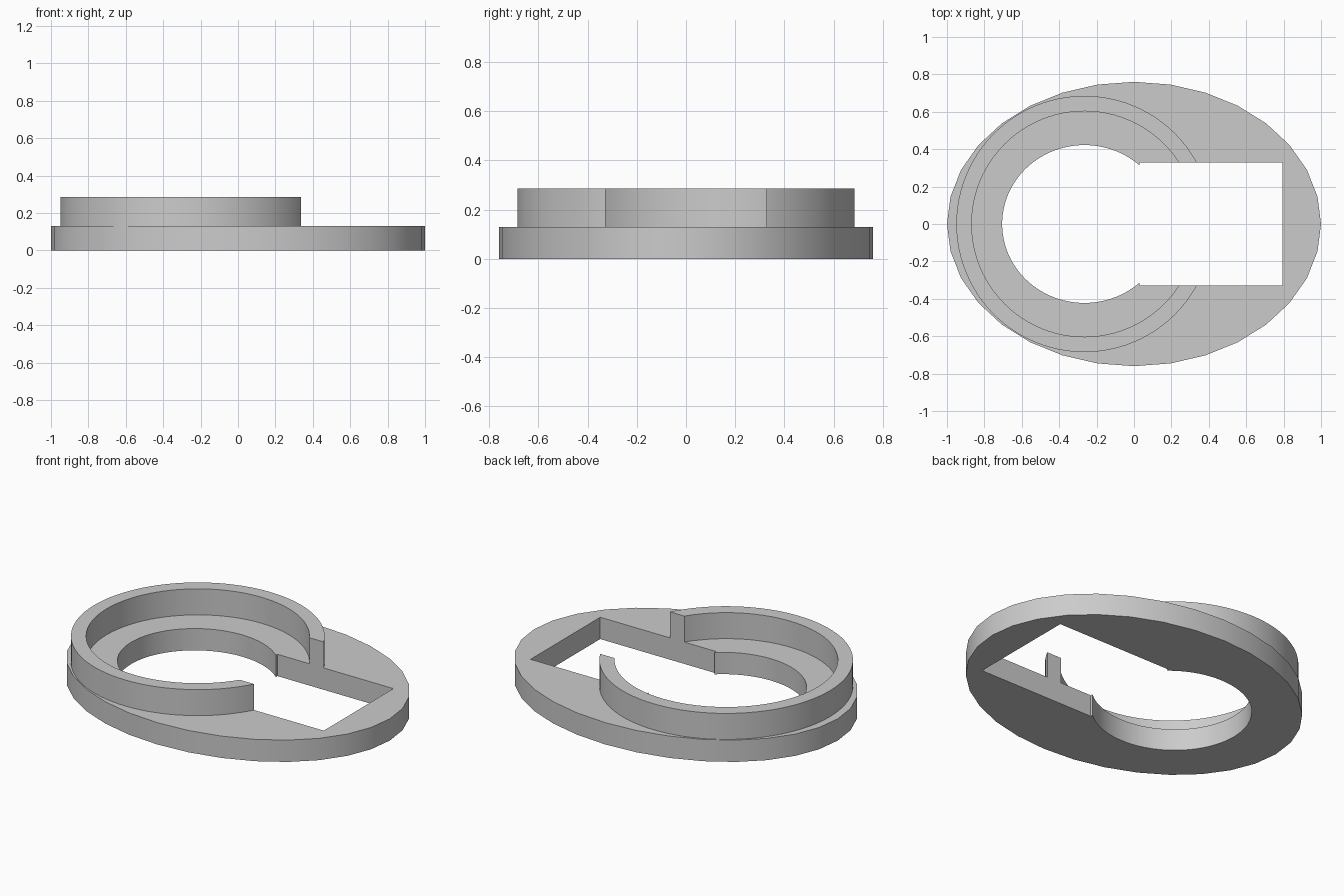
import bpy
import math

cube = bpy.data.objects.get("Cube")
if cube:
    bpy.data.objects.remove(cube, do_unlink=True)

BASE_TOP, RING_TOP = 0.13, 0.285
CENTRE = -0.265

grey = bpy.data.materials.new("plain_grey")
grey.use_nodes = True
colour = (0.6, 0.6, 0.6, 1)
grey.diffuse_color = colour
grey.node_tree.nodes["Principled BSDF"].inputs["Base Color"].default_value = colour


def disc(name, x, rx, ry, z0, z1, sides):
    """Upright elliptical prism with a vertex on the +x axis."""
    bpy.ops.mesh.primitive_cylinder_add(vertices=sides, radius=1, depth=1,
                                        location=(x, 0, (z0 + z1) / 2))
    ob = bpy.context.object
    ob.name = name
    ob.scale = (rx, ry, z1 - z0)
    bpy.ops.object.transform_apply(location=False, rotation=False, scale=True)
    ob.data.materials.append(grey)
    return ob


def box(name, x0, x1, half_y, z0, z1):
    bpy.ops.mesh.primitive_cube_add(size=1, location=((x0 + x1) / 2, 0, (z0 + z1) / 2))
    ob = bpy.context.object
    ob.name = name
    ob.scale = (x1 - x0, 2 * half_y, z1 - z0)
    bpy.ops.object.transform_apply(location=False, rotation=False, scale=True)
    ob.data.materials.append(grey)
    return ob


def cut(ob, cutters):
    bpy.ops.object.select_all(action="DESELECT")
    ob.select_set(True)
    bpy.context.view_layer.objects.active = ob
    for cutter in cutters:
        mod = ob.modifiers.new("cut", "BOOLEAN")
        mod.operation = "DIFFERENCE"
        mod.solver = "EXACT"
        mod.object = cutter
        bpy.ops.object.modifier_apply(modifier=mod.name)
    bpy.ops.object.shade_smooth_by_angle(angle=math.radians(30))


# Oval base and raised round collar
base = disc("oval_base", 0, 1.0, 0.76, 0, BASE_TOP, 32)
collar = disc("raised_collar", CENTRE, 0.685, 0.685, BASE_TOP, RING_TOP, 96)

# Cutters: round opening, collar bore and rectangular slot
opening = disc("opening_cutter", CENTRE, 0.44, 0.422, -0.2, 0.6, 96)
bore = disc("bore_cutter", CENTRE, 0.603, 0.603, -0.2, 0.6, 96)
slot = box("slot_cutter", 0.03, 0.795, 0.328, -0.2, 0.6)

cut(base, [opening, slot])
cut(collar, [bore, slot])

for cutter in (opening, bore, slot):
    bpy.data.objects.remove(cutter, do_unlink=True)
